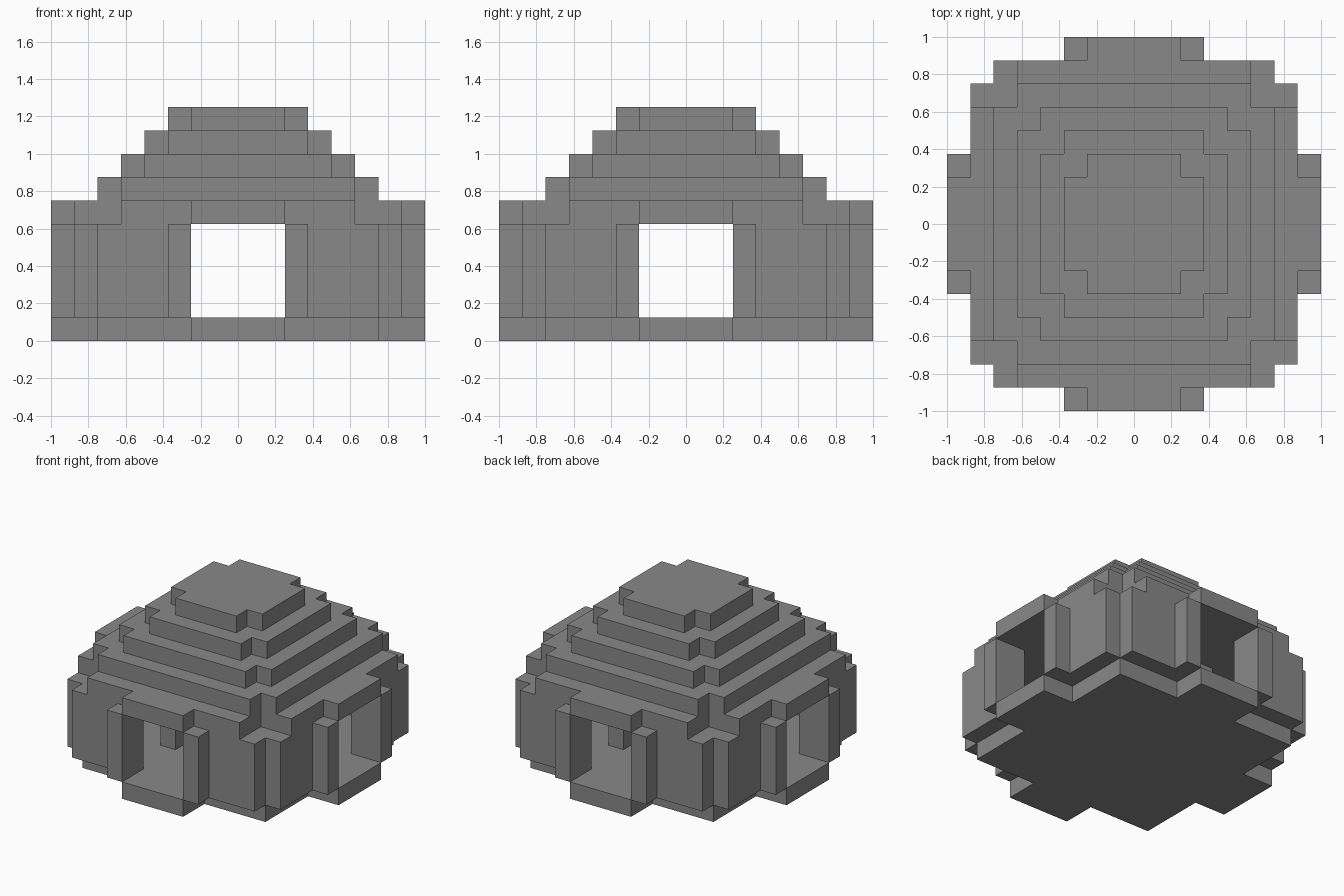
import bpy
import bmesh

U = 0.125  # block size

cube = bpy.data.objects.get("Cube")
if cube:
    bpy.data.objects.remove(cube, do_unlink=True)

stone = bpy.data.materials.new("grey stone")
stone.use_nodes = True
colour = (0.25, 0.25, 0.25, 1)
stone.diffuse_color = colour
stone.node_tree.nodes["Principled BSDF"].inputs["Base Color"].default_value = colour


def turn(points, quarters):
    """Rotate plan points by quarter turns."""
    for _ in range(quarters):
        points = [(-y, x) for x, y in points]
    return points


def prism(name, outline, low, high):
    """Extrude a plan outline, in blocks, between two heights."""
    bm = bmesh.new()
    base = bm.faces.new([bm.verts.new((x * U, y * U, low * U)) for x, y in outline])
    top = bmesh.ops.extrude_face_region(bm, geom=[base])["geom"]
    moved = [v for v in top if isinstance(v, bmesh.types.BMVert)]
    bmesh.ops.translate(bm, verts=moved, vec=(0, 0, (high - low) * U))
    bmesh.ops.recalc_face_normals(bm, faces=bm.faces[:])
    mesh = bpy.data.meshes.new(name)
    bm.to_mesh(mesh)
    bm.free()
    mesh.materials.append(stone)
    obj = bpy.data.objects.new(name, mesh)
    bpy.context.collection.objects.link(obj)


def layer(name, quarter, low, high):
    """Full plan made from one quarter of its outline."""
    prism(name, [p for q in range(4) for p in turn(quarter, q)], low, high)


# Floor with a doorstep on each side
layer("floor", [(8, 2), (6, 2), (6, 6), (2, 6), (2, 8)], 0, 1)

# Corner walls with door frames, and inner pillars
wall = [(8, 2), (8, 3), (7, 3), (7, 6), (6, 6), (6, 7), (3, 7), (3, 8),
        (2, 8), (2, 6), (5, 6), (5, 5), (6, 5), (6, 2)]
pillar = [(2, 2), (3, 2), (3, 3), (2, 3)]
for q, side in enumerate(("back_left", "back_right", "front_right", "front_left")):
    prism("wall_" + side, turn(wall, q), 1, 5)
    prism("pillar_" + side, turn(pillar, q), 1, 5)

# Eaves with a lintel over each door
layer("eaves", [(8, 2), (7, 2), (7, 5), (5, 5), (5, 7), (2, 7), (2, 8)], 5, 6)

# Stepped roof, each step one block smaller
for i in range(4):
    a = 6 - i
    layer("roof_step_%d" % (i + 1), [(a, a - 1), (a - 1, a - 1), (a - 1, a)], 6 + i, 7 + i)
